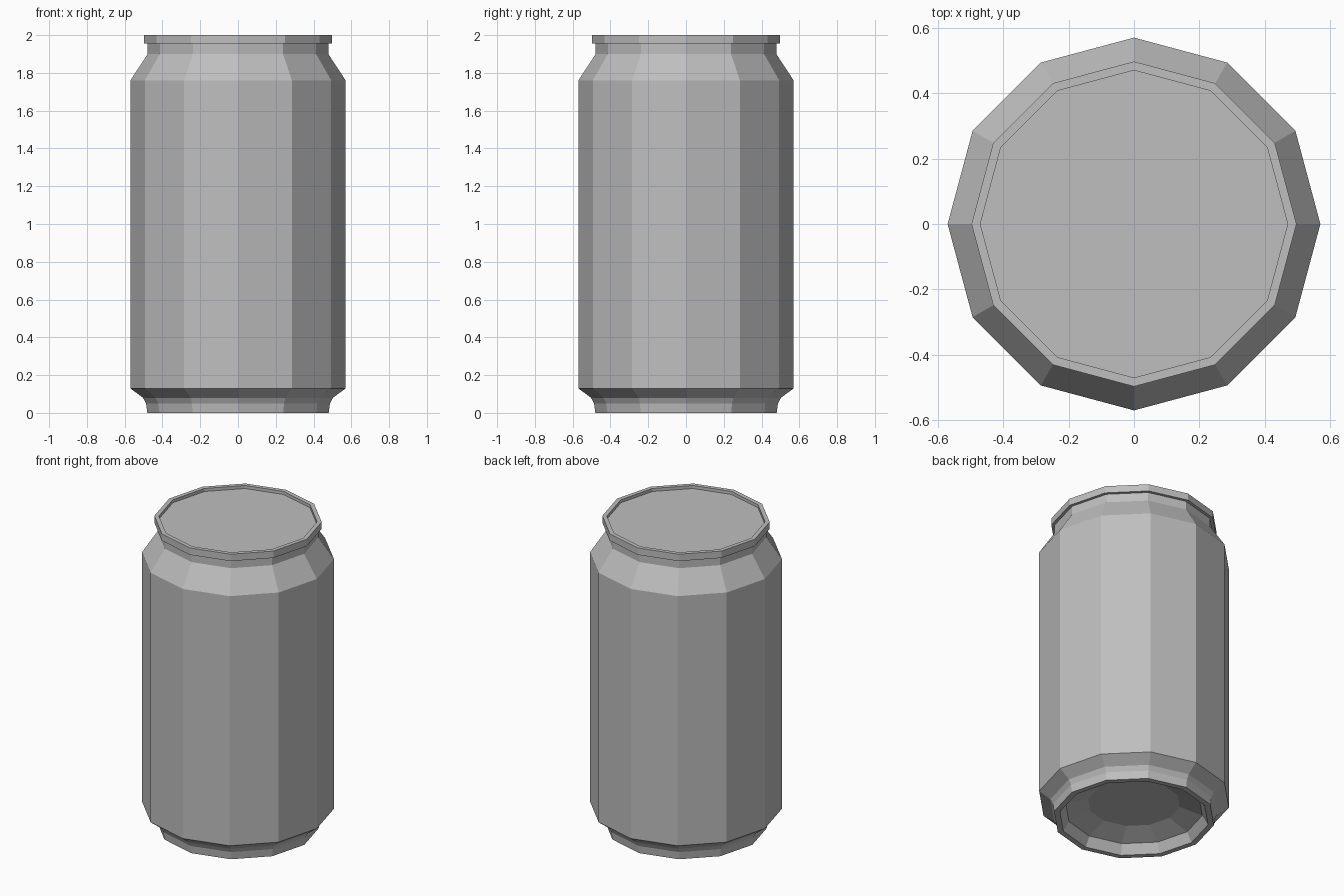
import bpy
import bmesh
from math import cos, sin, tau

SIDES = 12

cube = bpy.data.objects.get("Cube")
if cube:
    bpy.data.objects.remove(cube, do_unlink=True)

metal = bpy.data.materials.new("grey_metal")
metal.use_nodes = True
grey = (0.52, 0.52, 0.52, 1)
metal.diffuse_color = grey
metal.node_tree.nodes["Principled BSDF"].inputs["Base Color"].default_value = grey


def lathe(name, profile):
    """Turn a (radius, height) profile around z and cap both ends."""
    bm = bmesh.new()
    rings = [[bm.verts.new((r * cos(tau * i / SIDES), r * sin(tau * i / SIDES), z))
              for i in range(SIDES)] for r, z in profile]
    for low, high in zip(rings, rings[1:]):
        for i in range(SIDES):
            j = (i + 1) % SIDES
            bm.faces.new((low[i], low[j], high[j], high[i]))
    bm.faces.new(rings[0][::-1])
    bm.faces.new(rings[-1])
    bmesh.ops.recalc_face_normals(bm, faces=bm.faces)
    mesh = bpy.data.meshes.new(name)
    bm.to_mesh(mesh)
    bm.free()
    mesh.materials.append(metal)
    obj = bpy.data.objects.new(name, mesh)
    bpy.context.collection.objects.link(obj)


# Domed underside, foot, straight wall, shoulder, neck, rim and recessed lid
underside = [(0.275, 0.105), (0.41, 0.06), (0.445, 0)]
foot = [(0.48, 0), (0.487, 0.05), (0.503, 0.08), (0.57, 0.13)]
shoulder = [(0.57, 1.76), (0.478, 1.9), (0.478, 1.955)]
rim = [(0.497, 1.955), (0.497, 2), (0.47, 2), (0.47, 1.98)]
lathe("can_body", underside + foot + shoulder + rim)
